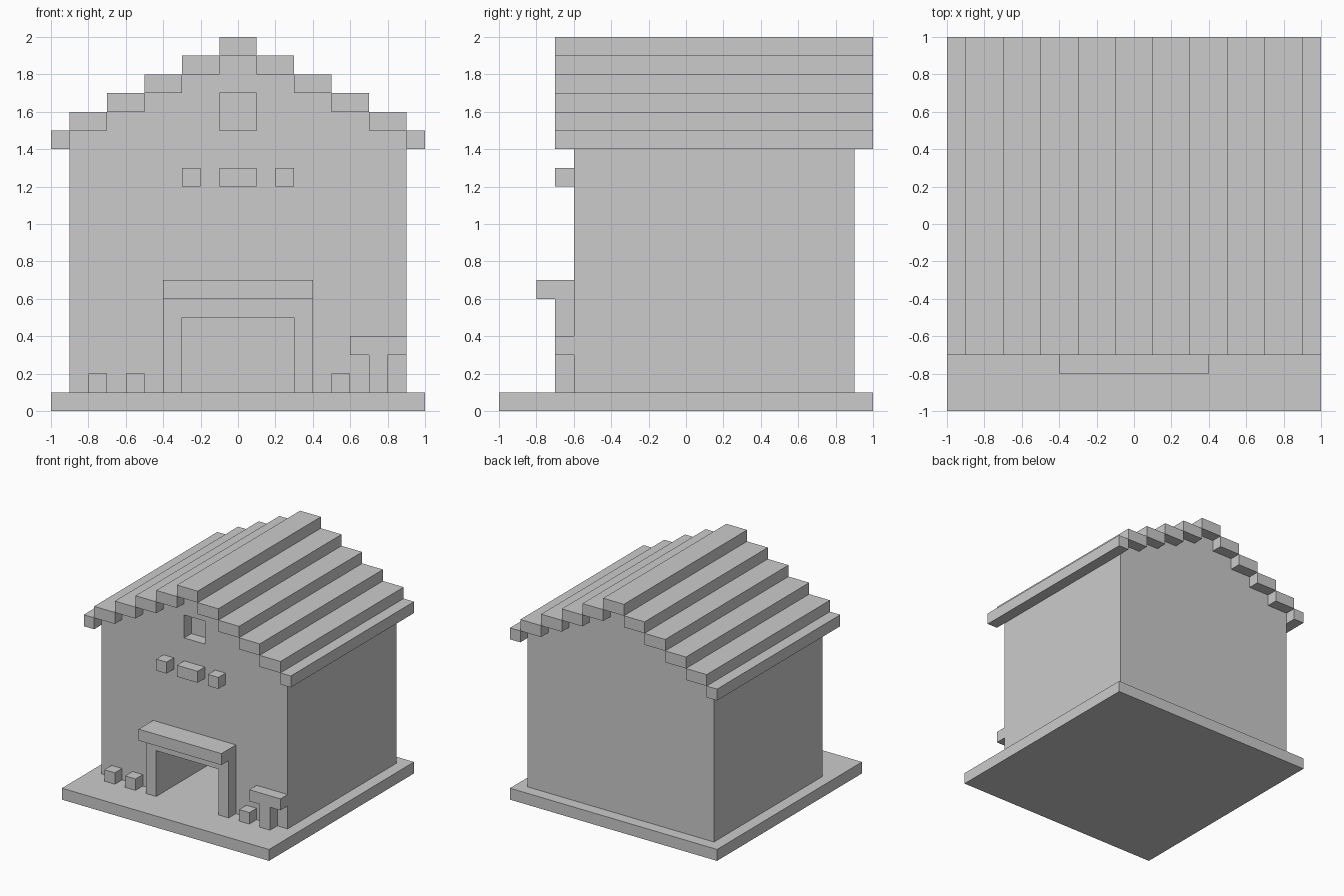
import bpy, bmesh

if "Cube" in bpy.data.objects:
    bpy.data.objects.remove(bpy.data.objects["Cube"])


def make_object(name, bm):
    bmesh.ops.recalc_face_normals(bm, faces=bm.faces)
    mesh = bpy.data.meshes.new(name)
    bm.to_mesh(mesh)
    bm.free()
    ob = bpy.data.objects.new(name, mesh)
    bpy.context.collection.objects.link(ob)
    return ob


def prism(name, outline, y0, y1):
    """Extrude an (x, z) outline from y0 to y1."""
    bm = bmesh.new()
    face = bm.faces.new([bm.verts.new((x, y0, z)) for x, z in outline])
    ext = bmesh.ops.extrude_face_region(bm, geom=[face])
    verts = [v for v in ext["geom"] if isinstance(v, bmesh.types.BMVert)]
    bmesh.ops.translate(bm, verts=verts, vec=(0, y1 - y0, 0))
    return make_object(name, bm)


def box(name, x0, x1, y0, y1, z0, z1):
    return prism(name, [(x0, z0), (x1, z0), (x1, z1), (x0, z1)], y0, y1)


def cut(target, cutter):
    cutter.hide_render = True
    cutter.hide_viewport = False
    cutter.display_type = 'WIRE'
    mod = target.modifiers.new(cutter.name, 'BOOLEAN')
    mod.operation = 'DIFFERENCE'
    mod.solver = 'EXACT'
    mod.object = cutter
    bpy.context.view_layer.objects.active = target
    bpy.ops.object.modifier_apply(modifier=mod.name)
    bpy.data.objects.remove(cutter)


FRONT = -0.6   # front wall plane
TRIM = -0.7    # front of the parts attached to the wall

# Ground slab
box("base_slab", -1, 1, -1, 1, 0, 0.1)

# House body with stepped gables
right = [(0.9, 0.1)]
for i in range(5):
    x, z = 0.9 - 0.2 * i, 1.5 + 0.1 * i
    right += [(x, z), (x - 0.2, z)] if i < 4 else [(x, z)]
left = [(-x, z) for x, z in reversed(right)]
house = prism("house_body", right + left, FRONT, 0.9)

# Deep doorway and shallow gable window
cut(house, box("doorway_cutter", -0.3, 0.3, -0.9, 0.8, 0, 0.5))
cut(house, box("window_cutter", -0.1, 0.1, -0.9, -0.5, 1.5, 1.7))

# Roof steps, mirrored about the ridge
box("roof_ridge", -0.1, 0.1, TRIM, 1, 1.9, 2)
for i in range(5):
    x0, x1, z = 0.1 + 0.2 * i, min(0.3 + 0.2 * i, 1), 1.8 - 0.1 * i
    box(f"roof_step_right_{i}", x0, x1, TRIM, 1, z, z + 0.1)
    box(f"roof_step_left_{i}", -x1, -x0, TRIM, 1, z, z + 0.1)

# Door frame and canopy
prism("door_frame", [(-0.4, 0.1), (-0.3, 0.1), (-0.3, 0.5), (0.3, 0.5),
                     (0.3, 0.1), (0.4, 0.1), (0.4, 0.6), (-0.4, 0.6)], TRIM, FRONT)
box("door_canopy", -0.4, 0.4, -0.8, FRONT, 0.6, 0.7)

# Wall blocks above the door
for i, (x0, x1) in enumerate([(-0.3, -0.2), (-0.1, 0.1), (0.2, 0.3)]):
    box(f"wall_block_{i}", x0, x1, TRIM, FRONT, 1.2, 1.3)

# Small table and the low blocks along the wall
box("table_top", 0.6, 0.9, TRIM, FRONT, 0.3, 0.4)
box("table_leg", 0.7, 0.8, TRIM, FRONT, 0.1, 0.3)
for i, x in enumerate([-0.8, -0.6, 0.5]):
    box(f"ground_block_{i}", x, x + 0.1, TRIM, FRONT, 0.1, 0.2)
